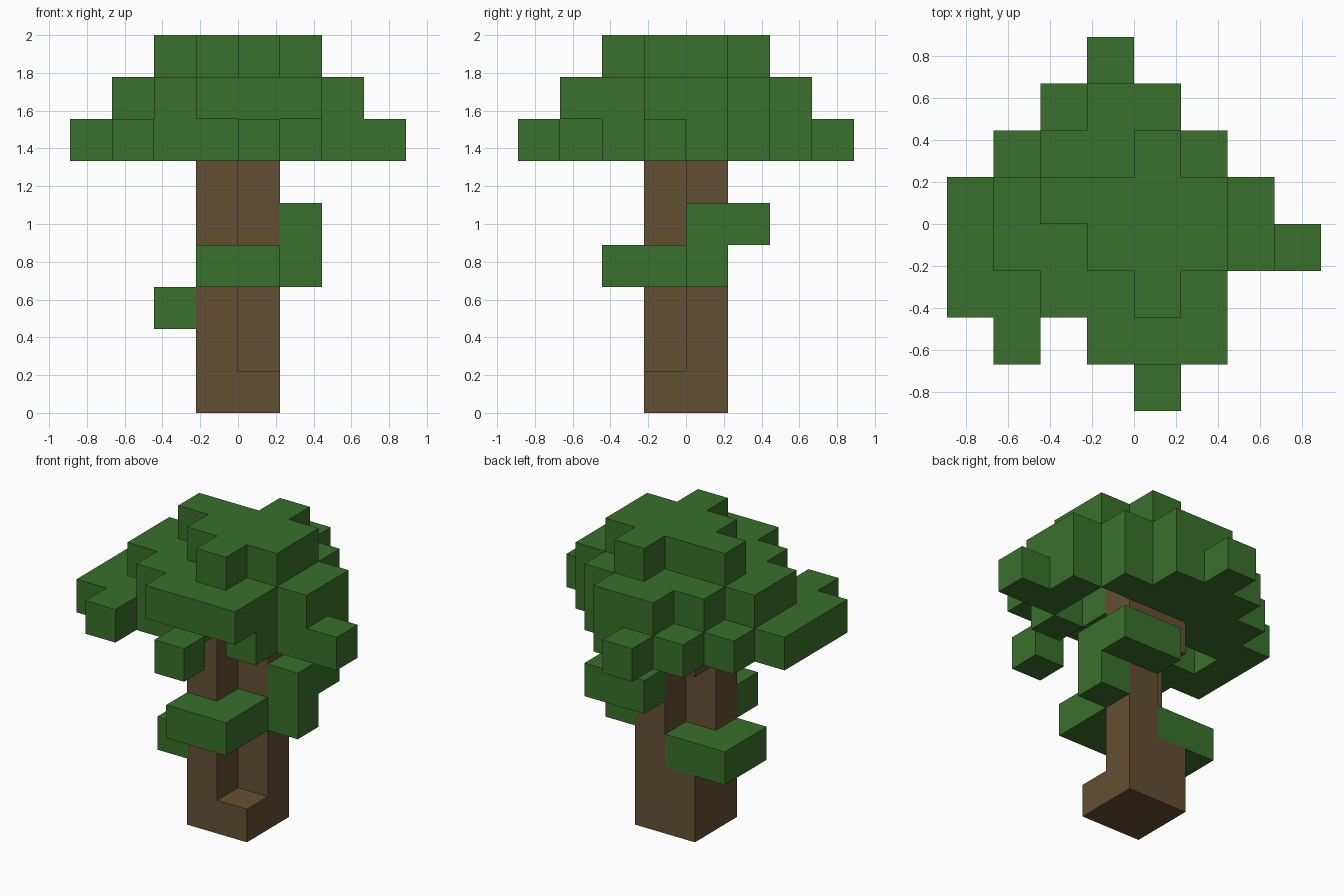
import bpy
import bmesh
from mathutils import Vector

cube = bpy.data.objects.get("Cube")
if cube:
    bpy.data.objects.remove(cube)

UNIT = 2 / 9
HALF = 4  # cells on each side of the centre

# Floor plans from the ground up: (row of the first line, lines from back to front)
# t = bark, L = foliage, . = empty
PLANS = [
    (0, ["...tt", "...tt"]),
    (0, ["...tt", "...t"]),
    (0, ["..LLt", "..Lt"]),
    (0, ["....tL", "...tL", "...LL"]),
    (1, ["....LL", "....tL", "...t"]),
    (0, ["...tt", "...t"]),
    (3, ["...L....",
         "..LLL...",
         ".LLLLL..",
         "LLLtt.L.",
         "L..tL.LL",
         "LLLL.L..",
         ".L......",
         "....L..."]),
    (2, ["...LL...",
         "..LLLL..",
         ".LLLLLL.",
         ".LLLLLL.",
         "..LLLL..",
         "...LLL.."]),
    (1, ["....L...",
         "..LLLL..",
         "...LLL..",
         "....L..."]),
]
CANOPY_START = 6


def make_material(name, color):
    mat = bpy.data.materials.new(name)
    mat.use_nodes = True
    mat.diffuse_color = color
    bsdf = mat.node_tree.nodes["Principled BSDF"]
    bsdf.inputs["Base Color"].default_value = color
    bsdf.inputs["Roughness"].default_value = 0.9
    return mat


def read_plans():
    cells = {}
    for z, (top, rows) in enumerate(PLANS):
        for r, row in enumerate(rows):
            for c, kind in enumerate(row):
                if kind != ".":
                    cells[(c - HALF, top - r, z)] = kind
    return cells


def build_blocks(name, chosen, solid, mat):
    """One mesh of cubes, keeping only the outside faces."""
    bm = bmesh.new()
    for cell in chosen:
        centre = Vector(cell) + Vector((0.5, 0.5, 0.5))
        for axis in range(3):
            for sign in (-1, 1):
                normal = Vector((0, 0, 0))
                normal[axis] = sign
                if tuple(int(v) for v in Vector(cell) + normal) in solid:
                    continue
                u = Vector((0, 0, 0))
                u[(axis + 1) % 3] = 0.5
                v = normal.cross(u)
                mid = centre + normal * 0.5
                corners = (mid - u - v, mid + u - v, mid + u + v, mid - u + v)
                bm.faces.new([bm.verts.new(p * UNIT) for p in corners])
    bmesh.ops.remove_doubles(bm, verts=bm.verts, dist=0.001)
    mesh = bpy.data.meshes.new(name)
    bm.to_mesh(mesh)
    bm.free()
    mesh.materials.append(mat)
    obj = bpy.data.objects.new(name, mesh)
    bpy.context.collection.objects.link(obj)
    return obj


bark = make_material("bark_brown", (0.130, 0.080, 0.033, 1))
leaf = make_material("leaf_green", (0.042, 0.162, 0.025, 1))

cells = read_plans()
trunk = [c for c, k in cells.items() if k == "t"]
low_leaves = [c for c, k in cells.items() if k == "L" and c[2] < CANOPY_START]
canopy = [c for c, k in cells.items() if k == "L" and c[2] >= CANOPY_START]

# Trunk, low leaf clumps and crown
build_blocks("trunk", trunk, cells, bark)
build_blocks("low_leaves", low_leaves, cells, leaf)
build_blocks("canopy", canopy, cells, leaf)
